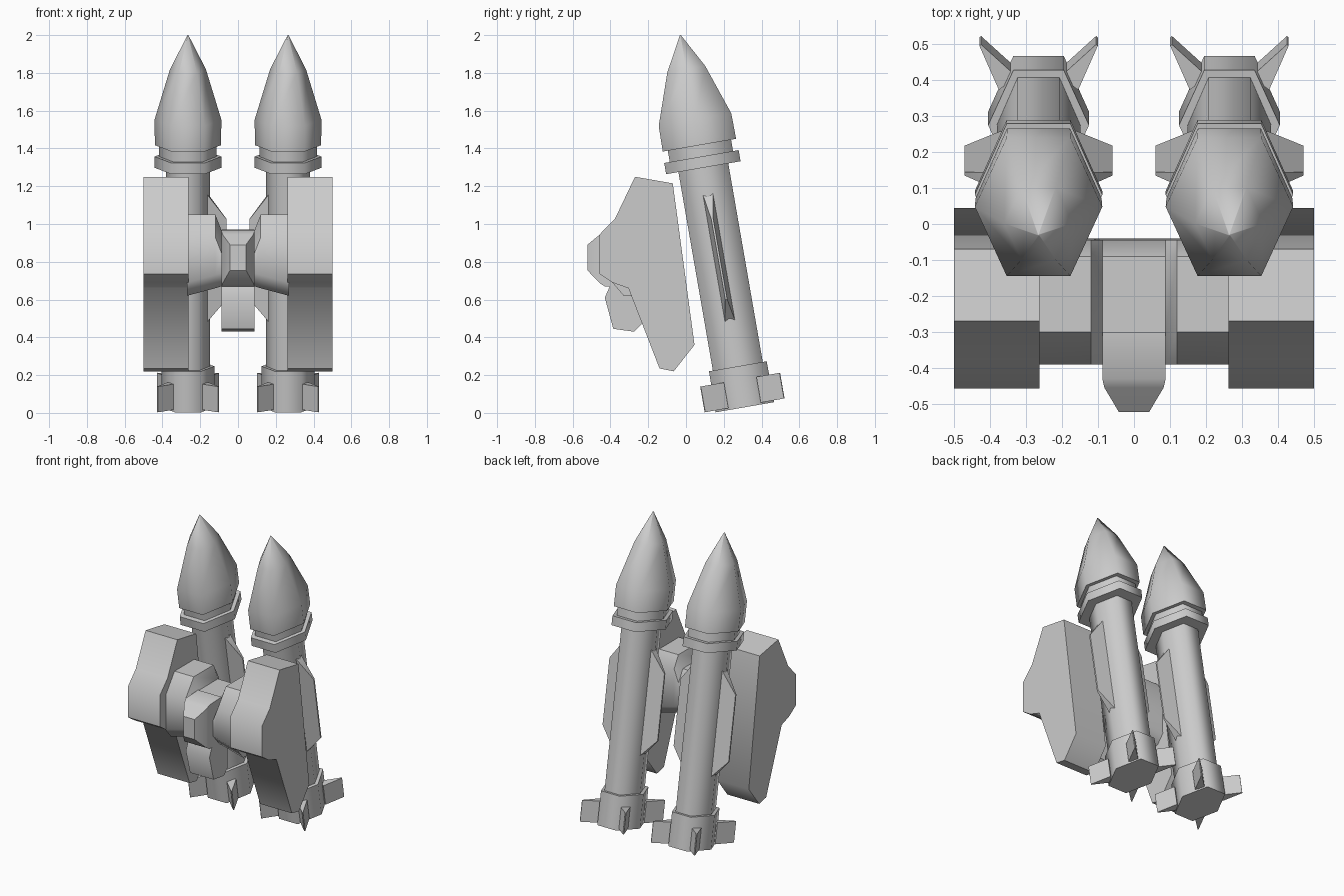
import bpy, bmesh, math
from mathutils import Matrix, Vector

if "Cube" in bpy.data.objects:
    bpy.data.objects.remove(bpy.data.objects["Cube"])

TILT = math.radians(9.85)


def finish(name, bm, matrix=None, angle=40):
    """Turn a bmesh into a smooth-by-angle object."""
    bmesh.ops.remove_doubles(bm, verts=bm.verts, dist=0.0005)
    bmesh.ops.recalc_face_normals(bm, faces=bm.faces)
    me = bpy.data.meshes.new(name)
    bm.to_mesh(me)
    bm.free()
    ob = bpy.data.objects.new(name, me)
    bpy.context.collection.objects.link(ob)
    if matrix:
        ob.matrix_world = matrix
    bpy.ops.object.select_all(action='DESELECT')
    ob.select_set(True)
    bpy.context.view_layer.objects.active = ob
    bpy.ops.object.shade_smooth_by_angle(angle=math.radians(angle))
    return ob


def loft(bm, rings):
    """Skin a list of equal-length point rings and cap both ends."""
    loops = [[bm.verts.new(p) for p in r] for r in rings]
    n = len(loops[0])
    for a, b in zip(loops, loops[1:]):
        for i in range(n):
            j = (i + 1) % n
            bm.faces.new((a[i], a[j], b[j], b[i]))
    bm.faces.new(loops[0])
    bm.faces.new(loops[-1])


def hexagon(a, b, z):
    """Stretched hexagon: half width a, half depth b."""
    return [(a, 0, z), (a / 2, b, z), (-a / 2, b, z),
            (-a, 0, z), (-a / 2, -b, z), (a / 2, -b, z)]


def hex_part(name, sections, matrix):
    bm = bmesh.new()
    loft(bm, [hexagon(a, b, z) for a, b, z in sections])
    finish(name, bm, matrix, 70)


def blade(bm, root, tip, root_z, tip_z, root_t, tip_t):
    """Fin tapering in thickness from a root line to a tip line."""
    root, tip = Vector(root), Vector(tip)
    d = (tip - root).normalized()
    side = Vector((-d.y, d.x))
    rings = []
    for c, (z0, z1), t in ((root, root_z, root_t), (tip, tip_z, tip_t)):
        p, q = c + side * t / 2, c - side * t / 2
        rings.append([(p.x, p.y, z0), (q.x, q.y, z0), (q.x, q.y, z1), (p.x, p.y, z1)])
    loft(bm, rings)


def extrude_yz(name, sections, angle=40):
    """Loft (x, [(y, z)...]) profiles along x."""
    bm = bmesh.new()
    loft(bm, [[(x, y, z) for y, z in prof] for x, prof in sections])
    finish(name, bm, None, angle)


for sx, side in ((-1, "left"), (1, "right")):
    m = Matrix.Translation((0.265 * sx, 0.312, 0.03)) @ Matrix.Rotation(TILT, 4, 'X')

    # Rocket: nose, neck, collar, tube, tail
    hex_part(side + "_rocket_nose", [(0.175, 0.197, 1.408), (0.177, 0.195, 1.545),
                                     (0.095, 0.102, 1.816), (0.002, 0.002, 2.0)], m)
    hex_part(side + "_rocket_neck", [(0.152, 0.17, 1.34), (0.152, 0.17, 1.41)], m)
    hex_part(side + "_rocket_collar", [(0.177, 0.2, 1.287), (0.177, 0.2, 1.347)], m)
    hex_part(side + "_rocket_tube", [(0.116, 0.134, 0.2), (0.116, 0.134, 1.29)], m)
    hex_part(side + "_rocket_tail", [(0.14, 0.157, 0.0), (0.14, 0.155, 0.22)], m)

    # Four diagonal tail fins and two long side fins
    bm = bmesh.new()
    for fx in (-1, 1):
        for fy in (-1, 1):
            blade(bm, (0.085 * fx, 0.105 * fy), (0.162 * fx, 0.213 * fy),
                  (0.01, 0.148), (0.01, 0.148), 0.062, 0.006)
        blade(bm, (0.1 * fx, 0), (0.205 * fx, 0), (0.46, 1.15), (0.58, 1.01), 0.055, 0.01)
    finish(side + "_rocket_fins", bm, m)

    # Side pod of the backpack
    pod = [(-0.27, 1.25), (-0.07, 1.215), (0.045, 0.36), (-0.065, 0.22), (-0.14, 0.235),
           (-0.305, 0.66), (-0.39, 0.69), (-0.457, 0.735), (-0.457, 0.945), (-0.375, 1.03)]
    extrude_yz(side + "_pod", [(0.263 * sx, pod), (0.5 * sx, pod)], 50)


# Bridge between the pods, waisted in the middle
def bridge(top, bottom):
    return [(-0.30, top), (-0.09, top), (-0.045, top - 0.08), (-0.04, bottom + 0.06),
            (-0.09, bottom), (-0.33, bottom), (-0.39, bottom + 0.07), (-0.39, top - 0.12)]


extrude_yz("bridge", [(x, bridge(t, b)) for x, t, b in (
    (-0.27, 1.05, 0.62), (-0.12, 1.05, 0.66), (-0.087, 0.965, 0.67),
    (0.087, 0.965, 0.67), (0.12, 1.05, 0.66), (0.27, 1.05, 0.62))], 50)

# Centre block tapering towards the front
bm = bmesh.new()
loft(bm, [[(-w, y, z0), (w, y, z0), (w, y, z1), (-w, y, z1)] for w, y, z0, z1 in (
    (0.088, -0.3, 0.665, 0.97), (0.088, -0.43, 0.67, 0.965),
    (0.082, -0.455, 0.685, 0.945), (0.042, -0.522, 0.755, 0.89))])
finish("centre_block", bm)

# Lower block under the bridge
low = [(-0.24, 0.70), (-0.39, 0.70), (-0.43, 0.61), (-0.385, 0.445), (-0.275, 0.43), (-0.235, 0.47)]
extrude_yz("lower_block", [(-0.088, low), (0.088, low)])
